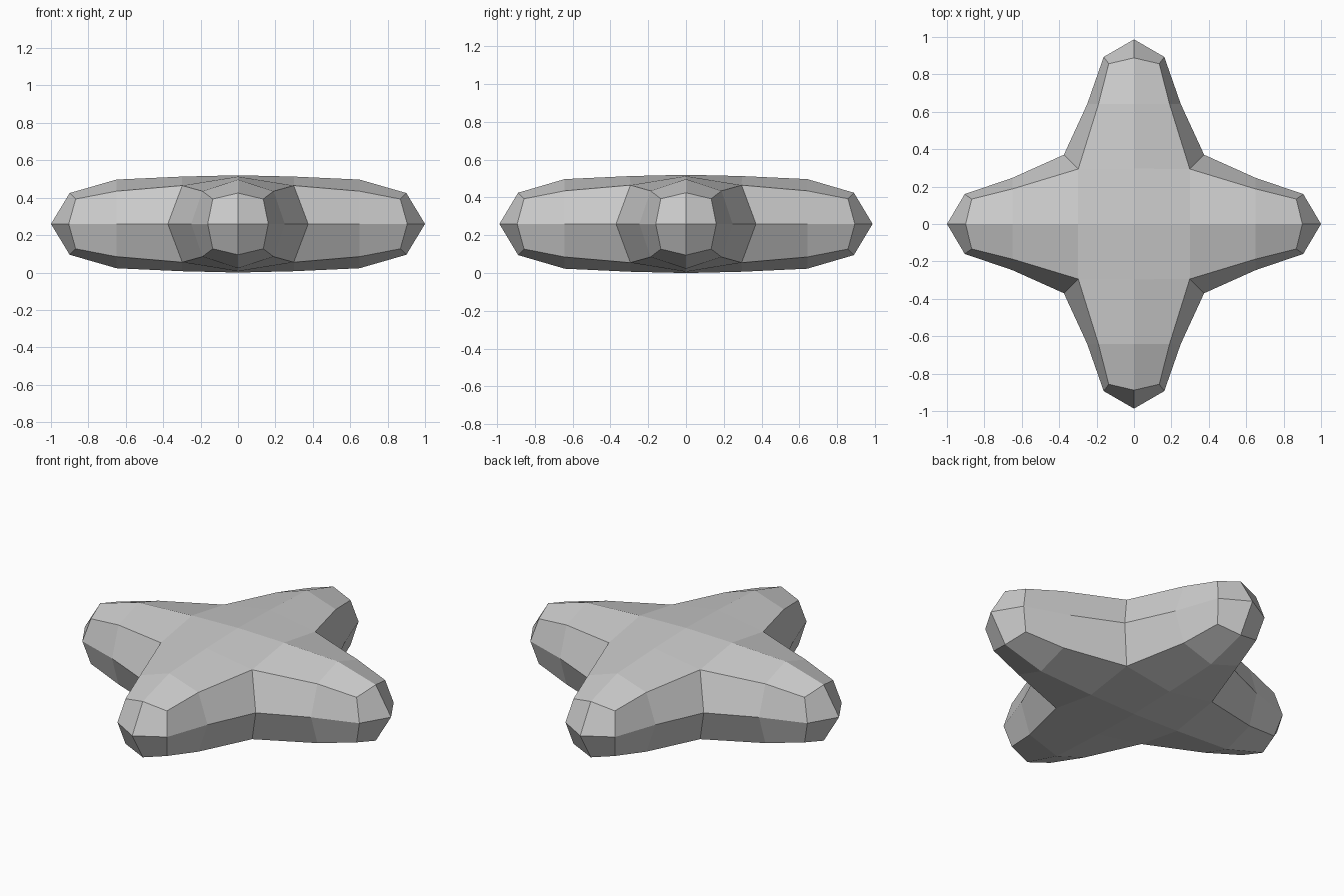
import bpy
import bmesh

cube = bpy.data.objects.get("Cube")
if cube:
    bpy.data.objects.remove(cube, do_unlink=True)

MID = 0.26          # half the thickness
DEPTH = 0.987       # the star is slightly shorter front to back

stone = bpy.data.materials.new("light grey")
stone.use_nodes = True
grey = (0.6, 0.6, 0.6, 1)
stone.diffuse_color = grey
stone.node_tree.nodes["Principled BSDF"].inputs["Base Color"].default_value = grey

# Rows along one half arm, from tip to hub: top ridge, bevel edge, waist
ridge = [(0.9, 0, 0.165), (0.65, 0, 0.237), (0.3, 0, 0.253)]
edge = [(0.868, 0.135, 0.133), (0.65, 0.19, 0.175), (0.298, 0.298, 0.205)]
waist = [(0.905, 0.162, 0), (0.65, 0.25, 0), (0.375, 0.375, 0)]
tip = (1, 0, 0)
hub = (0, 0, 0.26)

half_arm = [[tip, waist[0], edge[0], ridge[0]]]
for low, high in ((waist, edge), (edge, ridge)):
    for i in range(2):
        half_arm.append([low[i], low[i + 1], high[i + 1], high[i]])


def swap(p):
    return (p[1], p[0], p[2])


# One quadrant: half arm, its diagonal twin and the hub panel
panels = half_arm + [[swap(p) for p in f] for f in half_arm]
panels.append([hub, ridge[2], edge[2], swap(ridge[2])])

bm = bmesh.new()
for panel in panels:
    face = bm.faces.new([bm.verts.new((x, y * DEPTH, z)) for x, y, z in panel])
    face.normal_update()
    if face.normal.dot(face.calc_center_median()) < 0:
        face.normal_flip()
bmesh.ops.remove_doubles(bm, verts=bm.verts[:], dist=0.0005)

mesh = bpy.data.meshes.new("four_point_star")
bm.to_mesh(mesh)
bm.free()
mesh.materials.append(stone)
star = bpy.data.objects.new("four_point_star", mesh)
star.location.z = MID
bpy.context.collection.objects.link(star)

# Mirror the quadrant to all sides
mirror = star.modifiers.new("mirror", "MIRROR")
mirror.use_axis = (True, True, True)
mirror.use_clip = True
mirror.merge_threshold = 0.0005
